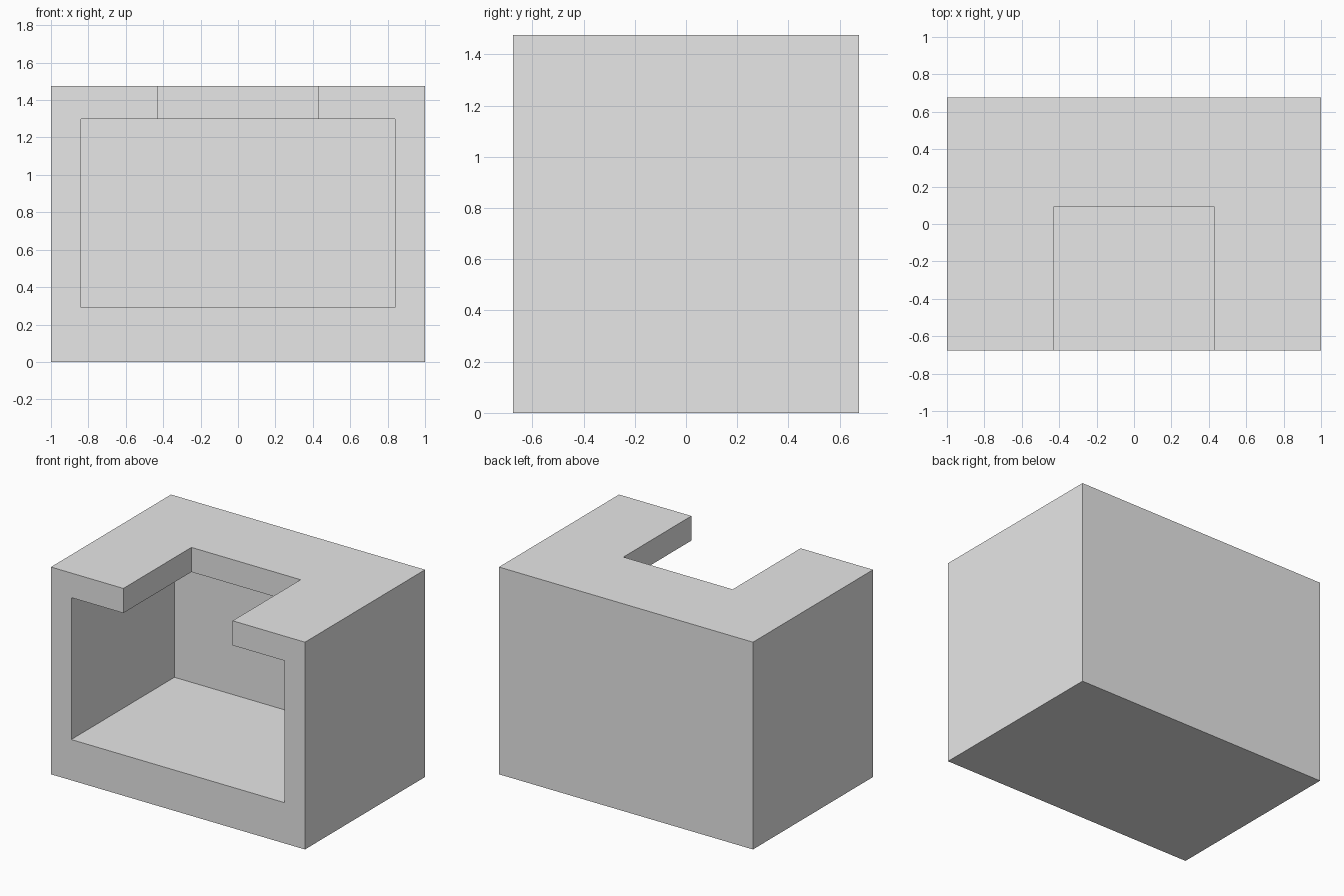
import bpy
import bmesh
from mathutils import Vector

default_cube = bpy.data.objects.get("Cube")
if default_cube:
    bpy.data.objects.remove(default_cube, do_unlink=True)

WIDTH, DEPTH, HEIGHT = 2.0, 1.35, 1.475
FRONT = -DEPTH / 2
OVER = 0.1  # cutter overshoot past open sides

grey = bpy.data.materials.new("light_grey")
grey.use_nodes = True
grey.diffuse_color = (0.8, 0.8, 0.8, 1)
grey.node_tree.nodes["Principled BSDF"].inputs["Base Color"].default_value = grey.diffuse_color


def box(name, low, high):
    """Axis-aligned box between two corners."""
    low, high = Vector(low), Vector(high)
    bm = bmesh.new()
    bmesh.ops.create_cube(bm, size=1)
    bmesh.ops.scale(bm, vec=high - low, verts=bm.verts)
    bmesh.ops.translate(bm, vec=(low + high) / 2, verts=bm.verts)
    mesh = bpy.data.meshes.new(name)
    bm.to_mesh(mesh)
    bm.free()
    mesh.materials.append(grey)
    obj = bpy.data.objects.new(name, mesh)
    bpy.context.collection.objects.link(obj)
    return obj


def cut(target, cutter):
    """Subtract the cutter, then remove it."""
    cutter.hide_render = True
    mod = target.modifiers.new(cutter.name, "BOOLEAN")
    mod.operation = "DIFFERENCE"
    mod.solver = "EXACT"
    mod.object = cutter
    bpy.context.view_layer.objects.active = target
    bpy.ops.object.modifier_apply(modifier=mod.name)
    bpy.data.objects.remove(cutter, do_unlink=True)


# Solid housing
housing = box("housing", (-WIDTH / 2, FRONT, 0), (WIDTH / 2, -FRONT, HEIGHT))

# Front compartment, closed at the back
cut(housing, box("compartment_cutter", (-0.84, FRONT - OVER, 0.29), (0.84, 0.485, 1.3)))

# Notch through the roof, open at the front
cut(housing, box("roof_notch_cutter", (-0.43, FRONT - OVER, 1.2), (0.43, 0.09, HEIGHT + OVER)))
